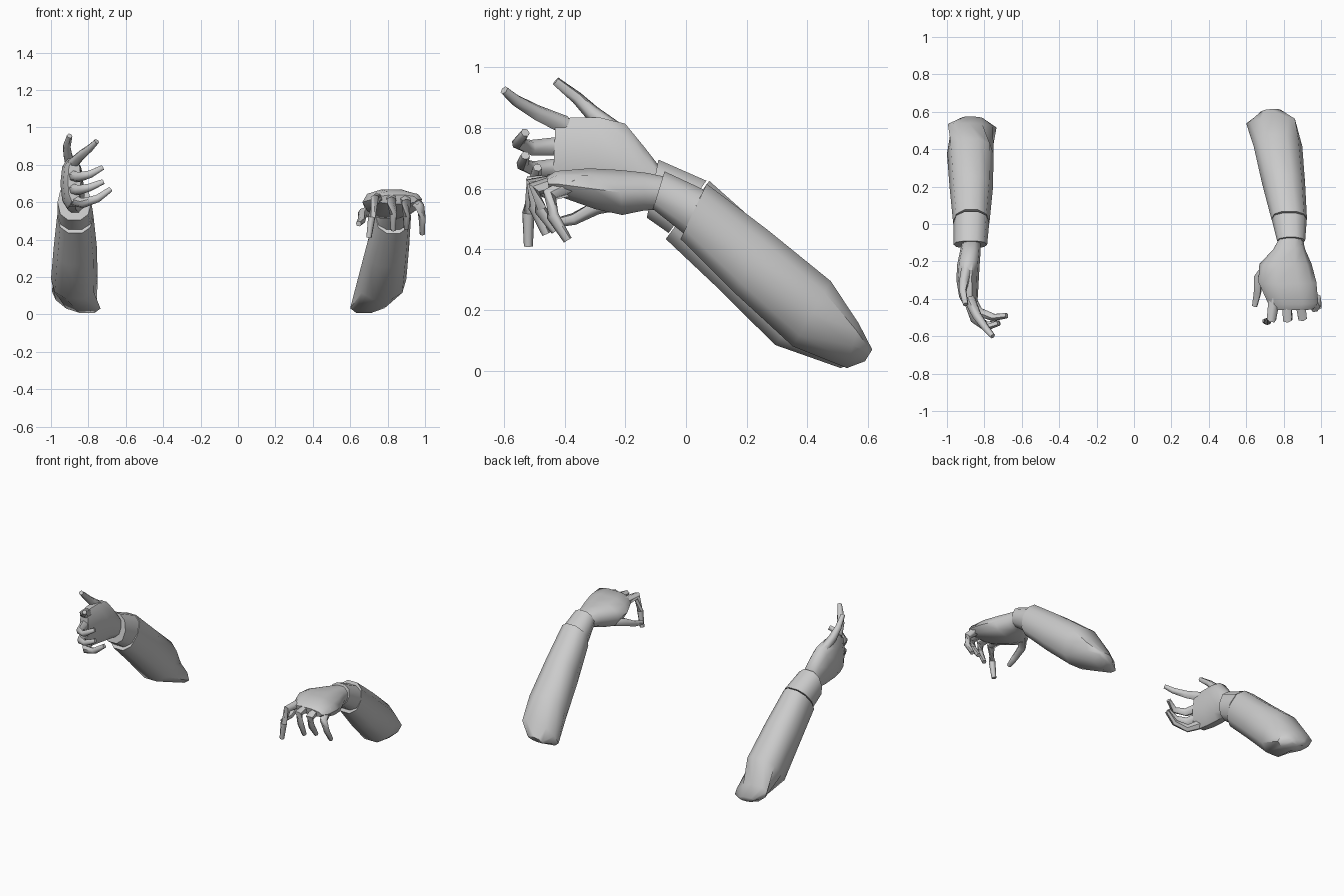
import bpy
import math
from mathutils import Vector

cube = bpy.data.objects.get("Cube")
if cube:
    bpy.data.objects.remove(cube)

grey = bpy.data.materials.new("plain grey")
grey.use_nodes = True
colour = (0.6, 0.6, 0.6, 1)
grey.diffuse_color = colour
grey.node_tree.nodes["Principled BSDF"].inputs["Base Color"].default_value = colour


def rounded(value, power):
    """Push a sine or cosine outward for a boxier cross-section."""
    return math.copysign(abs(value) ** power, value)


def section(top, bottom, centre_x, half_width, lean=0, sides=10, power=0.85):
    """Oval ring between a top and a bottom point (y, z), shifted in x by lean."""
    top, bottom = Vector(top), Vector(bottom)
    middle, half = (top + bottom) / 2, (top - bottom) / 2
    points = []
    for i in range(sides):
        angle = math.tau * i / sides
        across = rounded(math.cos(angle), power)
        up = rounded(math.sin(angle), power)
        yz = middle + half * up
        points.append(Vector((centre_x + half_width * across + lean * up, yz.x, yz.y)))
    return points


def loft(name, rings, sharp=50):
    """Skin a list of equal rings and close both ends."""
    sides = len(rings[0])
    verts = [point for ring in rings for point in ring]
    faces = [tuple(reversed(range(sides)))]
    for r in range(len(rings) - 1):
        a, b = r * sides, (r + 1) * sides
        for i in range(sides):
            j = (i + 1) % sides
            faces.append((a + i, a + j, b + j, b + i))
    faces.append(tuple(range(len(verts) - sides, len(verts))))
    mesh = bpy.data.meshes.new(name)
    mesh.from_pydata(verts, [], faces)
    mesh.materials.append(grey)
    obj = bpy.data.objects.new(name, mesh)
    bpy.context.collection.objects.link(obj)
    # consistent outward normals
    bpy.ops.object.select_all(action="DESELECT")
    obj.select_set(True)
    bpy.context.view_layer.objects.active = obj
    bpy.ops.object.mode_set(mode="EDIT")
    bpy.ops.mesh.select_all(action="SELECT")
    bpy.ops.mesh.normals_make_consistent(inside=False)
    bpy.ops.object.mode_set(mode="OBJECT")
    bpy.ops.object.shade_smooth_by_angle(angle=math.radians(sharp))
    return obj


def finger(name, path, base=0.032, tip=0.015, sides=6):
    """Tapered tube along a few joints."""
    path = [Vector(p) for p in path]
    rings = []
    last = len(path) - 1
    for k, point in enumerate(path):
        along = (path[min(k + 1, last)] - path[max(k - 1, 0)]).normalized()
        side = along.cross(Vector((0.3, 0.2, 1))).normalized()
        over = side.cross(along)
        radius = base + (tip - base) * k / last
        rings.append([point + radius * (side * math.cos(math.tau * i / sides)
                                        + over * math.sin(math.tau * i / sides))
                      for i in range(sides)])
    loft(name, rings, 60)


# Left arm: sleeve with a pointed elbow
loft("left_sleeve", [
    section((0.07, 0.62), (-0.02, 0.43), 0.83, 0.095),
    section((0.27, 0.47), (0.16, 0.25), 0.80, 0.115),
    section((0.48, 0.30), (0.35, 0.075), 0.77, 0.13),
    section((0.57, 0.16), (0.53, 0.005), 0.73, 0.11, 0.06),
    section((0.615, 0.07), (0.59, 0.03), 0.73, 0.05, 0.02),
])
loft("left_cuff", [
    section((-0.07, 0.66), (-0.11, 0.53), 0.84, 0.075),
    section((0.06, 0.60), (-0.01, 0.45), 0.83, 0.094),
])

# Left hand: palm down, fingers hanging
loft("left_palm", [
    section((-0.06, 0.64), (-0.08, 0.53), 0.84, 0.06),
    section((-0.13, 0.655), (-0.14, 0.525), 0.83, 0.085),
    section((-0.22, 0.665), (-0.21, 0.51), 0.81, 0.14),
    section((-0.32, 0.67), (-0.30, 0.53), 0.82, 0.155),
    section((-0.43, 0.66), (-0.41, 0.57), 0.85, 0.135),
    section((-0.46, 0.64), (-0.45, 0.59), 0.85, 0.11),
])
left_fingers = {
    "index": [(0.75, -0.40, 0.62), (0.735, -0.51, 0.62), (0.715, -0.52, 0.52), (0.70, -0.52, 0.41)],
    "middle": [(0.82, -0.41, 0.62), (0.82, -0.51, 0.61), (0.83, -0.50, 0.54), (0.83, -0.46, 0.45)],
    "ring": [(0.89, -0.41, 0.62), (0.90, -0.50, 0.60), (0.90, -0.48, 0.53), (0.90, -0.43, 0.46)],
    "little": [(0.94, -0.37, 0.61), (0.97, -0.45, 0.58), (0.985, -0.44, 0.51), (0.985, -0.39, 0.43)],
    "thumb": [(0.74, -0.20, 0.56), (0.665, -0.29, 0.54), (0.66, -0.37, 0.50), (0.645, -0.44, 0.485)],
}
for name, path in left_fingers.items():
    finger("left_" + name + "_finger", path)

# Right arm: sleeve and flared cuff
loft("right_sleeve", [
    section((0.08, 0.63), (-0.07, 0.43), -0.87, 0.097),
    section((0.26, 0.47), (0.11, 0.26), -0.87, 0.115),
    section((0.46, 0.30), (0.29, 0.08), -0.875, 0.125),
    section((0.54, 0.15), (0.51, 0.005), -0.865, 0.11, -0.06),
    section((0.575, 0.07), (0.56, 0.03), -0.86, 0.05, -0.02),
])
loft("right_cuff", [
    section((-0.09, 0.70), (-0.13, 0.50), -0.875, 0.09),
    section((0.07, 0.63), (-0.06, 0.45), -0.87, 0.096),
])

# Right hand: thumb up, palm turned inward
loft("right_palm", [
    section((-0.09, 0.68), (-0.11, 0.54), -0.87, 0.05),
    section((-0.14, 0.745), (-0.15, 0.545), -0.875, 0.055),
    section((-0.20, 0.82), (-0.23, 0.55), -0.885, 0.06),
    section((-0.28, 0.84), (-0.32, 0.56), -0.89, 0.06),
    section((-0.38, 0.84), (-0.40, 0.57), -0.885, 0.05),
    section((-0.43, 0.83), (-0.44, 0.60), -0.875, 0.035),
])
right_fingers = {
    "index": [(-0.88, -0.40, 0.81), (-0.84, -0.49, 0.85), (-0.79, -0.56, 0.89), (-0.755, -0.60, 0.925)],
    "middle": [(-0.88, -0.41, 0.74), (-0.85, -0.51, 0.735), (-0.79, -0.555, 0.75), (-0.725, -0.53, 0.785)],
    "ring": [(-0.88, -0.41, 0.67), (-0.85, -0.50, 0.665), (-0.79, -0.54, 0.68), (-0.72, -0.53, 0.71)],
    "little": [(-0.88, -0.39, 0.61), (-0.83, -0.47, 0.595), (-0.75, -0.50, 0.62), (-0.68, -0.49, 0.67)],
    "thumb": [(-0.89, -0.22, 0.78), (-0.91, -0.31, 0.85), (-0.915, -0.36, 0.90), (-0.90, -0.43, 0.955)],
}
for name, path in right_fingers.items():
    finger("right_" + name + "_finger", path)
